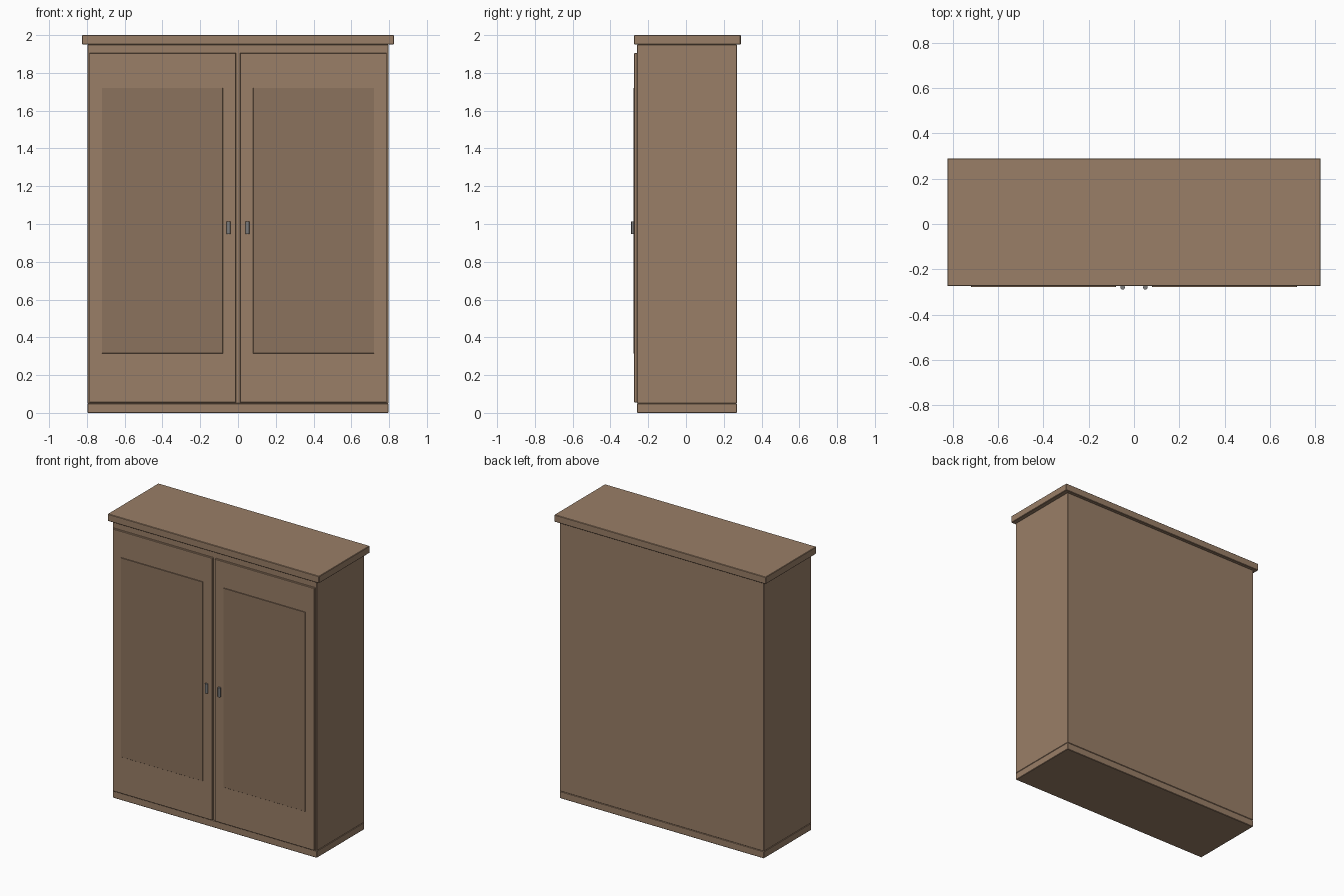
import bpy
import math

if "Cube" in bpy.data.objects:
    bpy.data.objects.remove(bpy.data.objects["Cube"])


def material(name, color):
    m = bpy.data.materials.new(name)
    m.diffuse_color = (*color, 1)
    m.use_nodes = True
    m.node_tree.nodes["Principled BSDF"].inputs["Base Color"].default_value = m.diffuse_color
    return m


wood = material("wood", (0.32, 0.21, 0.135))
dark_wood = material("dark_wood", (0.26, 0.17, 0.11))
metal = material("metal", (0.2, 0.2, 0.2))


def box(name, x, y, z, mat, bevel=0.003):
    """Box from (min, max) ranges on each axis, with slightly eased edges."""
    bpy.ops.mesh.primitive_cube_add(size=1, location=[sum(r) / 2 for r in (x, y, z)])
    ob = bpy.context.object
    ob.name = name
    ob.scale = [r[1] - r[0] for r in (x, y, z)]
    bpy.ops.object.transform_apply(location=False, rotation=False, scale=True)
    ob.data.materials.append(mat)
    mod = ob.modifiers.new("eased_edges", 'BEVEL')
    mod.width = bevel
    mod.segments = 1
    return ob


# Carcass
box("plinth", (-0.797, 0.797), (-0.26, 0.27), (0, 0.05), wood)
box("body", (-0.797, 0.797), (-0.26, 0.27), (0.05, 1.95), wood)
box("top_board", (-0.825, 0.825), (-0.275, 0.29), (1.95, 2.0), wood)

# Doors with raised panels and pulls, one pair per side
for side, s in (("left", -1), ("right", 1)):
    box(side + "_door", sorted((s * 0.01, s * 0.787)), (-0.274, -0.255),
        (0.055, 1.905), wood, 0.002)
    box(side + "_panel", sorted((s * 0.08, s * 0.72)), (-0.279, -0.27),
        (0.315, 1.72), dark_wood, 0.001)
    bpy.ops.mesh.primitive_cylinder_add(vertices=12, radius=0.01, depth=0.066,
                                        location=(s * 0.05, -0.28, 0.979))
    pull = bpy.context.object
    pull.name = side + "_handle"
    pull.data.materials.append(metal)
    bpy.ops.object.shade_smooth_by_angle(angle=math.radians(35))
